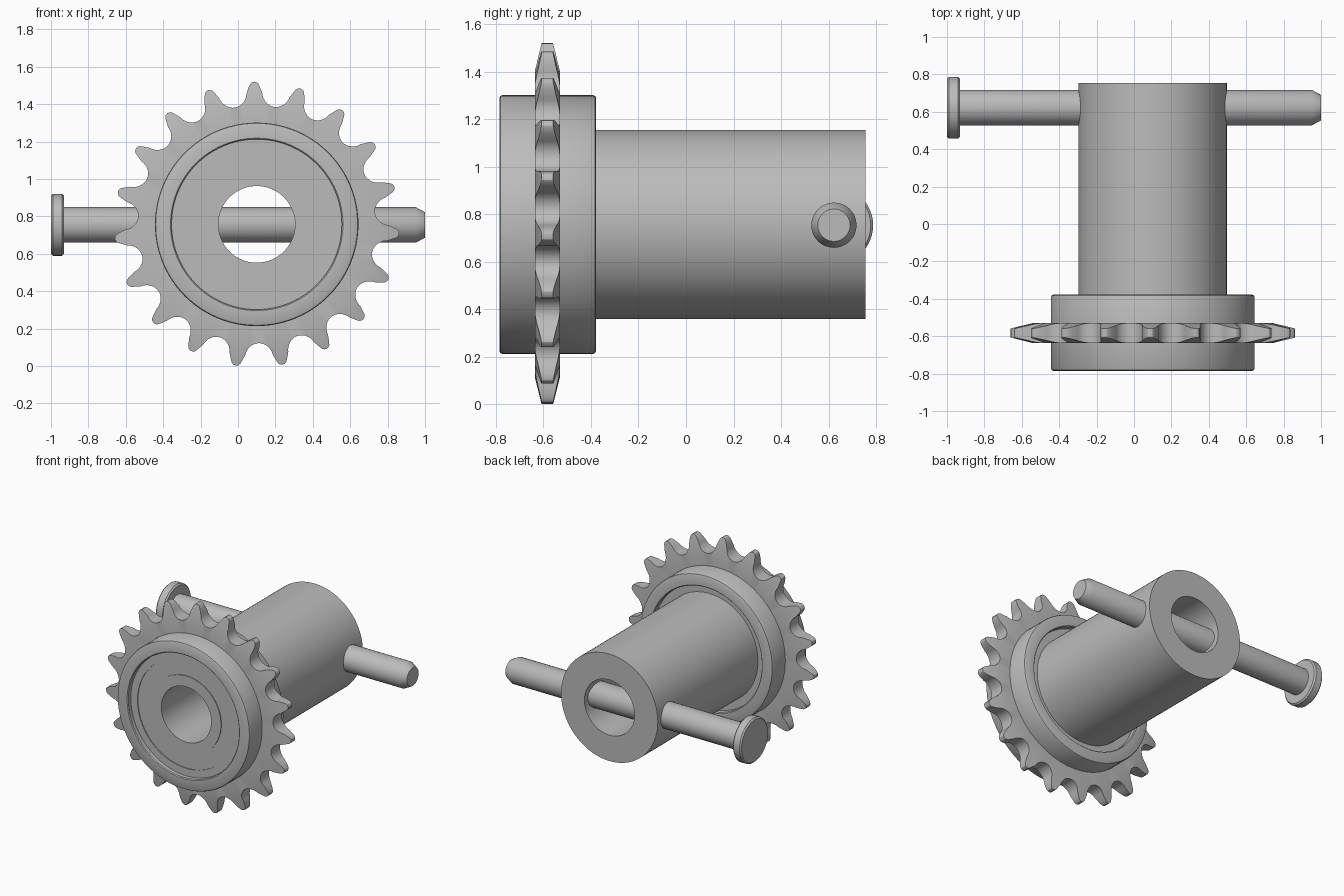
import bpy, bmesh, math
from mathutils import Matrix, Vector

if "Cube" in bpy.data.objects:
    bpy.data.objects.remove(bpy.data.objects["Cube"])

steel = bpy.data.materials.new("steel grey")
steel.use_nodes = True
GREY = (0.5, 0.5, 0.5, 1)
steel.diffuse_color = GREY
steel.node_tree.nodes["Principled BSDF"].inputs["Base Color"].default_value = GREY

CX, CZ = 0.1, 0.757   # shared axis of wheel and tube


def finish(name, bm, location):
    bmesh.ops.remove_doubles(bm, verts=bm.verts, dist=1e-5)
    bmesh.ops.recalc_face_normals(bm, faces=bm.faces)
    mesh = bpy.data.meshes.new(name)
    bm.to_mesh(mesh)
    bm.free()
    mesh.materials.append(steel)
    obj = bpy.data.objects.new(name, mesh)
    obj.location = location
    bpy.context.collection.objects.link(obj)
    bpy.ops.object.select_all(action="DESELECT")
    obj.select_set(True)
    bpy.context.view_layer.objects.active = obj
    bpy.ops.object.shade_smooth_by_angle(angle=math.radians(30))
    return obj


def lathe(name, profile, location, along="Y", closed=True, steps=96):
    """Revolve (radius, distance) points about the Y or X axis."""
    bm = bmesh.new()
    if along == "Y":
        verts = [bm.verts.new((0, d, r)) for r, d in profile]
        axis = (0, 1, 0)
    else:
        verts = [bm.verts.new((d, 0, r)) for r, d in profile]
        axis = (1, 0, 0)
    pairs = list(zip(verts, verts[1:]))
    if closed:
        pairs.append((verts[-1], verts[0]))
    edges = [bm.edges.new(p) for p in pairs]
    bmesh.ops.spin(bm, geom=verts + edges, cent=(0, 0, 0), axis=axis,
                   angle=2 * math.pi, steps=steps)
    return finish(name, bm, location)


centre = (CX, 0, CZ)

# Hub ring with softened corners
R, r, F, B, c = 0.544, 0.455, -0.785, -0.378, 0.012
lathe("hub_ring", [(r, F + c / 2), (r + c / 2, F), (R - c, F), (R - c / 3, F + c / 3),
                   (R, F + c), (R, B - c), (R - c / 3, B - c / 3), (R - c, B),
                   (r + c / 2, B), (r, B - c / 2)], centre)

# Bearing: outer and inner races with a slightly sunken seal between them
bf, bb, sink = -0.75, -0.42, 0.006
lathe("bearing", [(0.456, bf), (0.4, bf), (0.4, bf + sink), (0.285, bf + sink),
                  (0.285, bf), (0.205, bf), (0.205, bb), (0.456, bb)], centre)

# Tube
lathe("tube", [(0.397, bb), (0.397, 0.755), (0.205, 0.755), (0.205, bb)], centre)

# Cross pin with a flat head and a chamfered tip
lathe("cross_pin", [(0, -1), (0.155, -1), (0.165, -0.99), (0.165, -0.94), (0.155, -0.93),
                    (0.095, -0.93), (0.095, 0.95), (0.068, 1), (0, 1)],
      (0, 0.622, 0.754), along="X", closed=False, steps=48)

# Sprocket: half a tooth as (sideways, radius), then mirrored and repeated
TEETH, PITCH_R = 19, 0.7
half_pitch = math.pi * PITCH_R / TEETH
roller = 0.074
half = [(0, 0.763), (0.012, 0.760), (0.021, 0.751), (0.029, 0.733)]
for i in range(8):
    a = math.radians(5 + 85 * i / 7)
    half.append((half_pitch - roller * math.cos(a), 0.709 - roller * math.sin(a)))
tooth = [(-t, q) for t, q in half[-2:0:-1]] + half


def half_width(q):
    return 0.0525 - 0.0285 * max(0, (q - 0.645) / 0.118)


bm = bmesh.new()
rows = []
for k in range(TEETH):
    for t, q in tooth:
        ang = math.radians(1) + k * 2 * math.pi / TEETH + t / PITCH_R
        d = Vector((-math.sin(ang), 0, math.cos(ang)))
        brk = min(q - 0.002, 0.645)
        stations = [(0.5, -1), (brk, -1), (q, -1), (q, 1), (brk, 1), (0.5, 1)]
        rows.append([bm.verts.new(d * s + Vector((0, side * half_width(s), 0)))
                     for s, side in stations])
for a, b in zip(rows, rows[1:] + rows[:1]):
    for i in range(6):
        j = (i + 1) % 6
        bm.faces.new((a[i], a[j], b[j], b[i]))
finish("sprocket_teeth", bm, (CX, -0.583, CZ))
